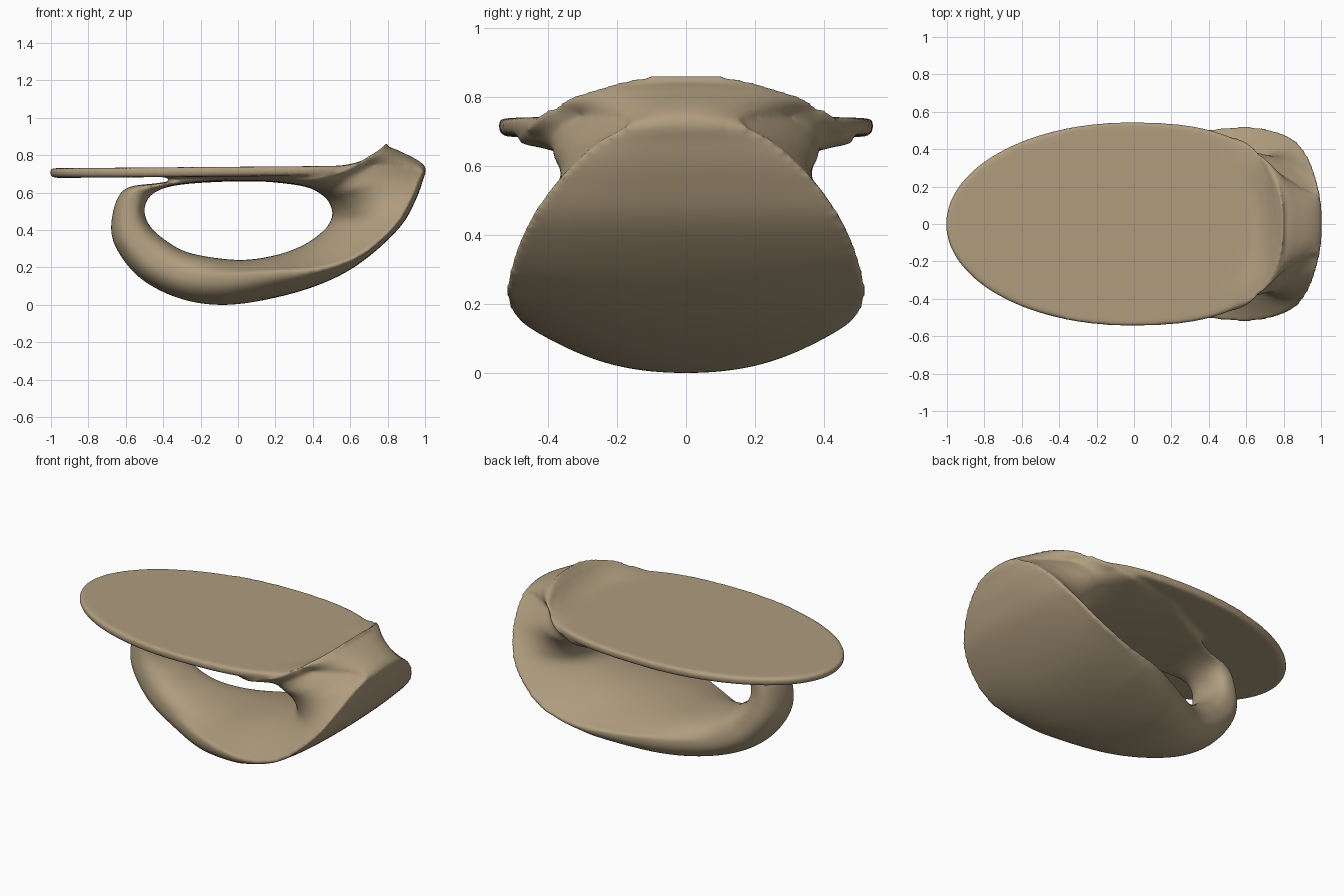
import bpy
import bmesh
import math
from mathutils import Vector
from mathutils.geometry import interpolate_bezier

default = bpy.data.objects.get("Cube")
if default:
    bpy.data.objects.remove(default, do_unlink=True)

# Stations round the looped base, starting under the middle and rising to the right:
# opening x, z | outside x, z | rim position (outside to opening) | rim width | waist width
STATIONS = [
    (-.25, .275, -.3, .03, .55, .23, .21),
    (0, .24, -.05, .0, .68, .36, .24),
    (.2, .265, .25, .05, .58, .465, .25),
    (.35, .32, .5, .135, .32, .51, .25),
    (.45, .39, .69, .25, .14, .517, .26),
    (.49, .44, .87, .42, .1, .465, .28),
    (.505, .49, .95, .56, .08, .375, .4),
    (.49, .54, .99, .67, .06, .265, .52),
    (.47, .57, 1, .74, .06, .16, .62),
    (.43, .6, .9, .805, .25, .26, .58),
    (.38, .625, .775, .84, .55, .42, .57),
    (.28, .645, .66, .725, .5, .47, .55),
    (.1, .66, .15, .715, .4, .42, .38),
    (-.15, .655, -.17, .685, .5, .28, .25),
    (-.35, .635, -.42, .652, .5, .18, .18),
    (-.46, .59, -.61, .615, .4, .145, .145),
    (-.5, .51, -.675, .46, .5, .145, .145),
    (-.47, .42, -.655, .31, .5, .16, .16),
    (-.38, .34, -.52, .14, .5, .185, .18),
]
STEPS = 6      # rings between stations
ARC = 14       # points along each arc of a section
LIP = .012     # half thickness of the rim


def spline(a, b, c, d, t):
    """Smooth curve from b to c, applied to every value of a station."""
    return [q + t / 2 * (r - p + t * (2 * p - 5 * q + 4 * r - s + t * (3 * (q - r) + s - p)))
            for p, q, r, s in zip(a, b, c, d)]


def section(station):
    """Closed section: a bowed outside, a blunt rim and a waisted inside, mirrored in y."""
    ix, iz, ox, oz, place, width, waist = station
    inside, outside = Vector((ix, 0, iz)), Vector((ox, 0, oz))
    rim = outside.lerp(inside, place)
    side = Vector((0, 1, 0))
    lip = (inside - outside).normalized() * LIP
    roundness = max(.3, min(1, 2 * place))
    tip = rim + side * width
    outer = interpolate_bezier(
        outside, outside + side * width * .75,
        outside.lerp(rim, 1 - roundness / 2) + side * width * (.88 + roundness * .12),
        tip - lip, ARC)
    inner = interpolate_bezier(
        tip + lip, rim.lerp(inside, .3) + side * (waist * .4 + width * .6),
        inside + side * waist, inside, ARC)
    half = outer + inner
    mirrored = [Vector((p.x, -p.y, p.z)) for p in reversed(half[1:-1])]
    return half + mirrored


def bridge(bm, first, second):
    """Quads between two closed rings of equal length."""
    n = len(first)
    for i in range(n):
        j = (i + 1) % n
        bm.faces.new((first[i], first[j], second[j], second[i]))


def add_base(bm):
    """Looped base: sections swept round the opening."""
    rings = []
    n = len(STATIONS)
    for i in range(n):
        near = [STATIONS[(i + k) % n] for k in (-1, 0, 1, 2)]
        for step in range(STEPS):
            points = section(spline(*near, step / STEPS))
            rings.append([bm.verts.new(p) for p in points])
    for i, ring in enumerate(rings):
        bridge(bm, ring, rings[(i + 1) % len(rings)])


def outline(angle):
    """Oval of the top: an ellipse on the left, fuller on the right."""
    c, s = math.cos(angle), math.sin(angle)
    length, power = (.83, 2 / 2.6) if c > 0 else (.975, 1)
    return (math.copysign(length * abs(c) ** power, c),
            math.copysign(.543 * abs(s) ** power, s))


def add_top(bm):
    """Thin oval top, dished up along its right edge into a crest."""
    count = 160

    def ring(scale, drop):
        verts = []
        dish = max(0, (scale - .78) / .22) ** 2
        for i in range(count):
            edge, y = outline(math.tau * i / count)
            x = edge * scale - .03
            crest = .13 * max(0, (edge - .58) / .25) ** 2
            z = .738 + .008 * x + crest * dish - drop
            verts.append(bm.verts.new((x, y * scale, z)))
        return verts

    profile = [(k / 20, 0) for k in range(1, 20)]
    profile += [(.975, 0), (.995, 0), (1, .008), (1, .035), (.985, .05)]
    profile += [(k / 20, .052) for k in range(19, 0, -1)]
    rings = [ring(*p) for p in profile]
    for first, second in zip(rings, rings[1:]):
        bridge(bm, first, second)
    bm.faces.new(rings[0])
    bm.faces.new(rings[-1])


# One flat tan finish
tan = bpy.data.materials.new("warm_tan")
tan.use_nodes = True
colour = (.43, .335, .21, 1)
tan.diffuse_color = colour
shader = next(n for n in tan.node_tree.nodes if n.type == "BSDF_PRINCIPLED")
shader.inputs["Base Color"].default_value = colour
shader.inputs["Roughness"].default_value = .6

# Base and top fused into one soft skin
bm = bmesh.new()
add_base(bm)
add_top(bm)
bmesh.ops.recalc_face_normals(bm, faces=bm.faces)
mesh = bpy.data.meshes.new("sculpted_table")
bm.to_mesh(mesh)
bm.free()
mesh.materials.append(tan)
table = bpy.data.objects.new("sculpted_table", mesh)
bpy.context.collection.objects.link(table)
for face in mesh.polygons:
    face.use_smooth = True

fuse = table.modifiers.new("fuse", "REMESH")
fuse.mode = "VOXEL"
fuse.voxel_size = .0098
fuse.use_smooth_shade = True
soften = table.modifiers.new("soften", "SMOOTH")
soften.factor = .5
soften.iterations = 14
